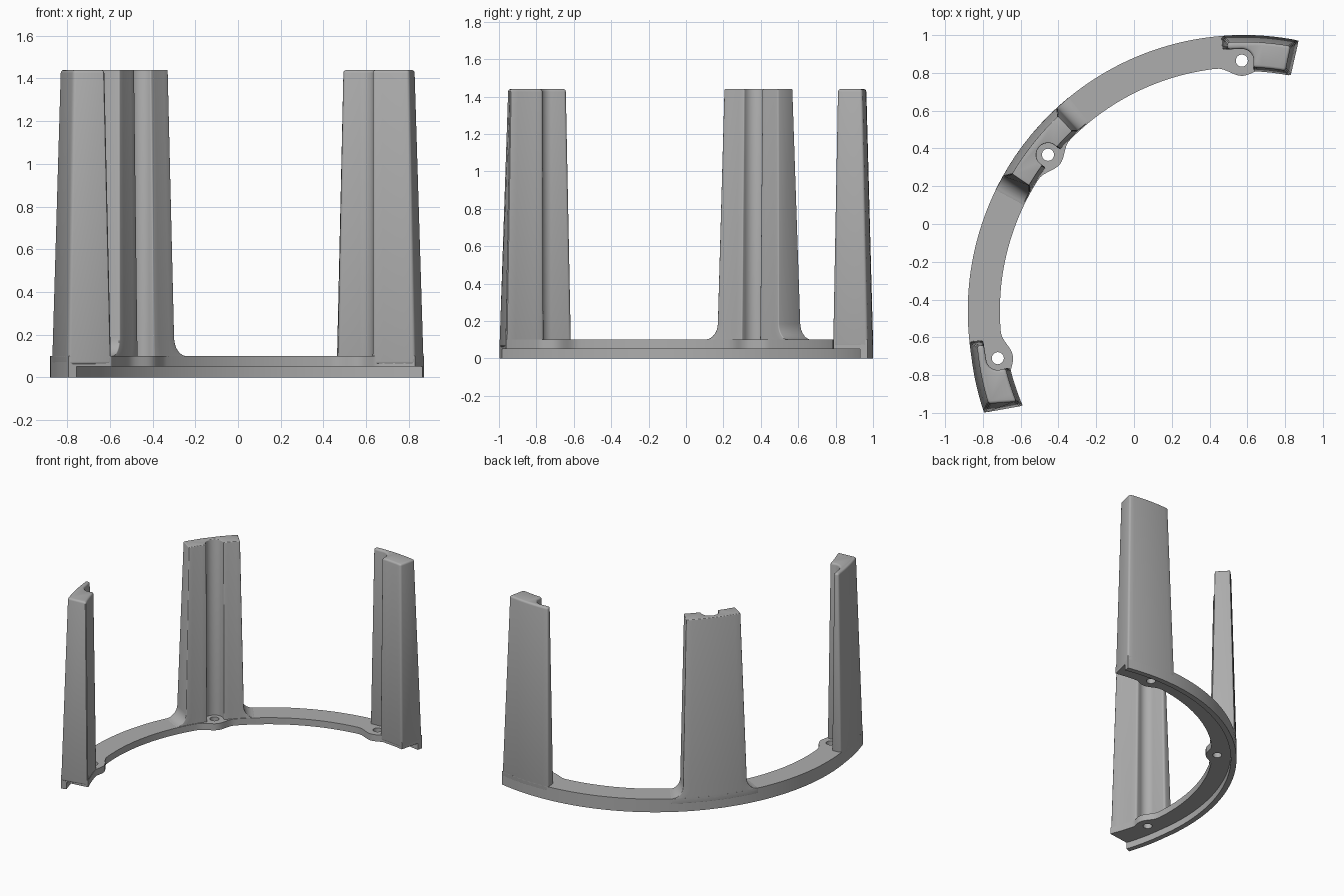
import bpy, bmesh
from math import sin, cos, pi, radians, degrees

if "Cube" in bpy.data.objects:
    bpy.data.objects.remove(bpy.data.objects["Cube"])

CX, CY = 0.58, -0.46           # centre of the arc
R_OUT, R_IN, R_HOLE = 1.46, 1.29, 1.325
FLOOR, DECK, TOP = 0.05, 0.10, 1.44
SLOT = 0.062                   # screwdriver clearance radius
HOLES = (90.4, 141.4, 190.9)

grey = bpy.data.materials.new("plain grey")
grey.use_nodes = True
grey.diffuse_color = (0.42, 0.42, 0.42, 1)
grey.node_tree.nodes["Principled BSDF"].inputs["Base Color"].default_value = (0.42, 0.42, 0.42, 1)


def polar(angle, r, z):
    a = radians(angle)
    return (CX + r * cos(a), CY + r * sin(a), z)


def outer(angle):
    return R_OUT + 0.0012 * max(0, angle - 189)


def lerp(a, b, n):
    return [a + (b - a) * i / (n - 1) for i in range(n)]


def loft(name, sections):
    """Skin equal-length closed outlines and cap both ends."""
    bm = bmesh.new()
    rings = [[bm.verts.new(p) for p in s] for s in sections]
    n = len(rings[0])
    for a, b in zip(rings, rings[1:]):
        for i in range(n):
            j = (i + 1) % n
            bm.faces.new((a[i], a[j], b[j], b[i]))
    bm.faces.new(rings[0][::-1])
    bm.faces.new(rings[-1])
    bmesh.ops.recalc_face_normals(bm, faces=bm.faces)
    mesh = bpy.data.meshes.new(name)
    bm.to_mesh(mesh)
    bm.free()
    mesh.materials.append(grey)
    obj = bpy.data.objects.new(name, mesh)
    bpy.context.collection.objects.link(obj)
    return obj


def finish(obj):
    bpy.ops.object.select_all(action='DESELECT')
    obj.select_set(True)
    bpy.context.view_layer.objects.active = obj
    for m in list(obj.modifiers):
        bpy.ops.object.modifier_apply(modifier=m.name)
    bpy.ops.object.shade_smooth_by_angle(angle=radians(32))


# Base ring: L-shaped section with a hanging outer lip, swelling at each hole
def inner(angle):
    r = R_IN
    for h in HOLES:
        d = abs(angle - h)
        if d < 6:
            r -= 0.046 * cos(d / 6 * pi / 2) ** 2
    if angle < HOLES[0] - 2 or angle > HOLES[2] + 2:
        r = min(r, 1.272)
    return r


def ring_section(u):
    def at(r_of, z, dr=0):
        k = 0 if r_of is outer else 1
        a = (78.5 + 0.2 * k) * (1 - u) + (201.4 + 1.8 * k) * u
        return polar(a, r_of(a) + dr, z)
    return [at(outer, 0), at(outer, DECK), at(inner, DECK), at(inner, FLOOR),
            at(outer, FLOOR, -0.04), at(outer, 0, -0.04)]


ring = loft("base_ring", [ring_section(u) for u in lerp(0, 1, 140)])

# Screw holes through the ring
cutters = []
for h in HOLES:
    x, y, _ = polar(h, R_HOLE, 0)
    cutter = loft("hole_cutter", [[(x + 0.032 * cos(i * pi / 12), y + 0.032 * sin(i * pi / 12), z)
                                   for i in range(24)] for z in (-0.1, 0.3)])
    cutter.hide_render = True
    cutters.append(cutter)
    mod = ring.modifiers.new("hole", 'BOOLEAN')
    mod.operation, mod.object, mod.solver = 'DIFFERENCE', cutter, 'EXACT'
finish(ring)
for c in cutters:
    bpy.data.objects.remove(c)


# Columns: tapered sectors of the ring with a scoop above each screw hole
def column(name, hole, side, start, end_out, end_in, r_in, middle=False):
    def outline(z, flare):
        t = (z - DECK) / (TOP - DECK)
        s = start + 1.1 * t - flare
        e_out, e_in = end_out - 1.4 * t + flare, end_in - 1.4 * t + flare
        ri = r_in + 0.02 * t
        slot = degrees(SLOT / R_HOLE)
        pts = [(d, outer(hole + side * d) - 0.036 * t) for d in lerp(s, e_out, 10)]
        pts += [(d, ri) for d in lerp(e_in, slot, 5)]
        sweep = pi if middle else pi / 2
        pts += [(slot * cos(a), R_HOLE + SLOT * sin(a)) for a in lerp(0, sweep, 13)]
        if middle:
            pts += [(d, ri) for d in lerp(-slot, s, 5)]
        else:
            pts.append((s, R_HOLE + SLOT))
        return [polar(hole + side * d, r, z) for d, r in pts]

    levels = [(DECK - 0.04, 0)]
    if middle:                 # concave fillets where the sides meet the ring
        fillet = 0.085
        levels = [(DECK - 0.04, degrees(fillet / R_OUT))]
        levels += [(DECK + fillet * (1 - cos(a)), degrees(fillet * (1 - sin(a)) / R_OUT))
                   for a in lerp(0, pi / 2, 9)]
    levels.append((TOP, 0))
    obj = loft(name, [outline(z, f) for z, f in levels])
    bev = obj.modifiers.new("soft_edges", 'BEVEL')
    bev.width, bev.segments = 0.014, 3
    bev.limit_method, bev.angle_limit = 'ANGLE', radians(40)
    finish(obj)


column("back_end_column", HOLES[0], -1, -4.2, 11.9, 11.7, 1.27)
column("middle_column", HOLES[1], 1, -8.9, 9.4, 9.7, 1.295, middle=True)
column("front_end_column", HOLES[2], 1, -4.5, 10.5, 12.3, 1.275)
